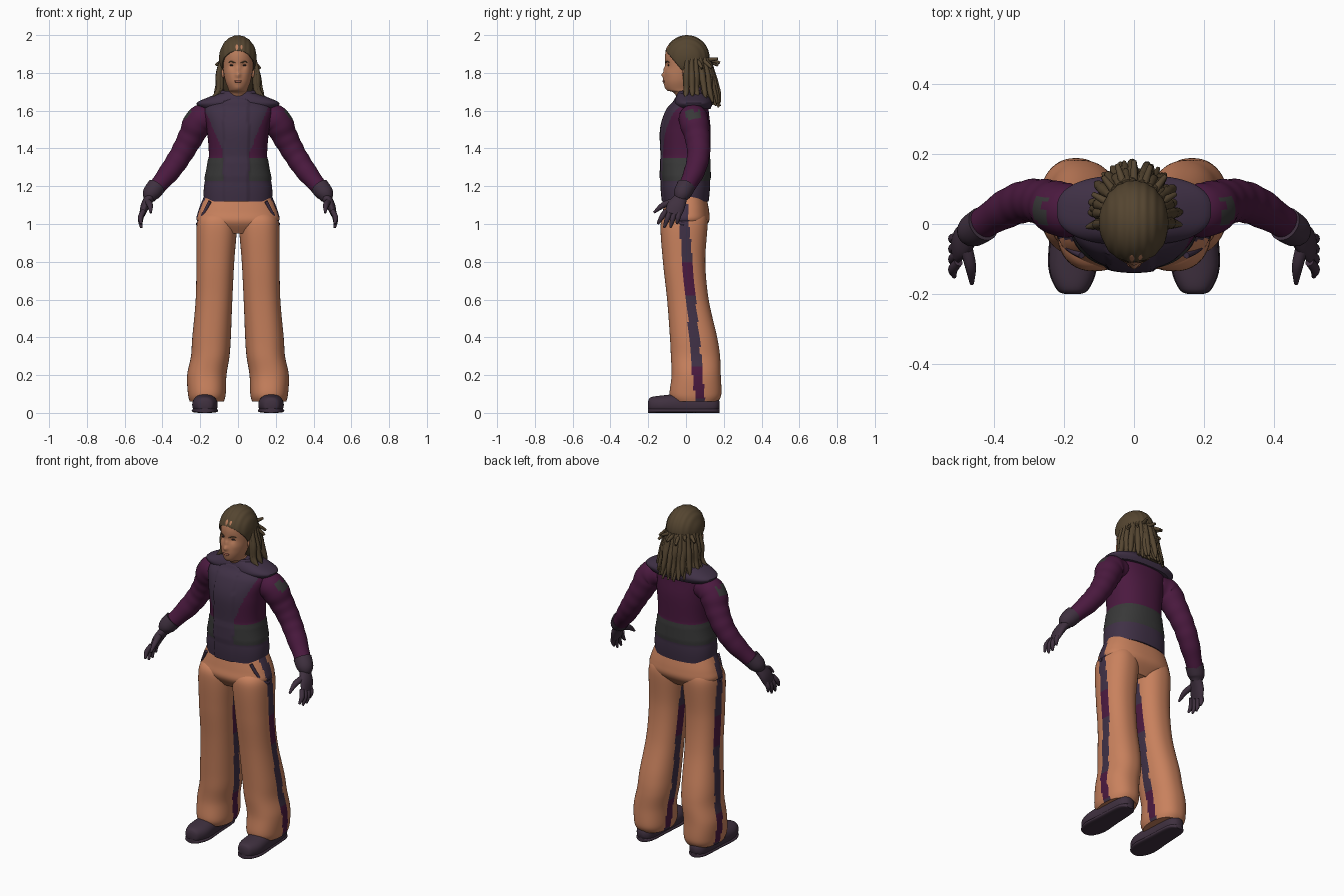
import bpy, bmesh, random
from math import sin, cos, pi, radians, exp, copysign
from mathutils import Vector, Matrix

random.seed(4)
if "Cube" in bpy.data.objects:
    bpy.data.objects.remove(bpy.data.objects["Cube"])

LEVEL, UP, SIDE, FORWARD = None, Vector((0, 0, 1)), Vector((1, 0, 0)), Vector((0, 1, 0))


def material(name, red, green, blue):
    mat = bpy.data.materials.new(name)
    mat.use_nodes = True
    mat.diffuse_color = (red, green, blue, 1)
    mat.node_tree.nodes["Principled BSDF"].inputs["Base Color"].default_value = mat.diffuse_color
    return mat


skin = material("warm_skin", .5, .21, .11)
lip = material("lip_brown", .36, .12, .08)
eye_dark = material("eye_dark", .03, .02, .02)
hair = material("hair_brown", .09, .06, .03)
violet = material("dusky_violet", .05, .03, .06)
plum = material("plum", .07, .01, .05)
charcoal = material("charcoal", .04, .04, .04)
apricot = material("apricot_cloth", .58, .22, .11)
leather = material("dark_leather", .05, .03, .05)


def spline(rows, steps):
    """Smooth interpolation through a list of equal-length tuples."""
    result = []
    last = len(rows) - 1
    for i in range(last):
        before, start, end, after = (rows[max(0, min(last, i + k))] for k in (-1, 0, 1, 2))
        for step in range(steps):
            t = step / steps
            result.append([q + t / 2 * (r - p + t * (2 * p - 5 * q + 4 * r - s + t * (3 * (q - r) + s - p)))
                           for p, q, r, s in zip(before, start, end, after)])
    return result + [list(rows[last])]


def rounded(value, squareness):
    return copysign(abs(value) ** (2 / squareness), value)


def finish(name, bm, mats, rule=None, mirror=False):
    bmesh.ops.recalc_face_normals(bm, faces=bm.faces)
    bm.normal_update()
    for face in bm.faces:
        face.smooth = True
        if rule:
            face.material_index = rule(face.calc_center_median(), face.normal)
    mesh = bpy.data.meshes.new(name)
    bm.to_mesh(mesh)
    bm.free()
    for mat in mats:
        mesh.materials.append(mat)
    mesh.set_sharp_from_angle(angle=radians(45))
    part = bpy.data.objects.new(name, mesh)
    bpy.context.collection.objects.link(part)
    if mirror:
        part.modifiers.new("mirror", "MIRROR").use_mirror_merge = False
    return part


def loft(name, rows, mats, sides=32, squareness=2, steps=5, ref=LEVEL, rule=None,
         warp=None, fold=0, mirror=False):
    """Skin over rings (x, y, z, radius, second radius), level or across the path."""
    rows = spline(rows, steps)
    centres = [Vector(row[:3]) for row in rows]
    bm = bmesh.new()
    rings = []
    for i, row in enumerate(rows):
        across, depth = SIDE, FORWARD
        if ref is not LEVEL:
            along = centres[min(i + 1, len(rows) - 1)] - centres[max(i - 1, 0)]
            across = along.cross(ref).normalized()
            depth = across.cross(along).normalized()
        swell = 1 + fold * sin(i * 1.2)
        ring = []
        for j in range(sides):
            angle = 2 * pi * j / sides
            co = (centres[i] + across * row[3] * swell * rounded(cos(angle), squareness)
                  + depth * row[-1] * swell * rounded(sin(angle), squareness))
            ring.append(bm.verts.new(warp(co) if warp else co))
        rings.append(ring)
    for lower, upper in zip(rings, rings[1:]):
        for j in range(sides):
            k = (j + 1) % sides
            bm.faces.new((lower[j], lower[k], upper[k], upper[j]))
    bm.faces.new(rings[0])
    bm.faces.new(rings[-1])
    return finish(name, bm, mats, rule, mirror)


def centred(rows):
    return [(0, *row) for row in rows]


def tube(name, points, radii, mat, ref=FORWARD, **options):
    return loft(name, [(*p, r) for p, r in zip(points, radii)], [mat], sides=12, ref=ref, **options)


def ellipsoid(name, centre, size, mat, mirror=False):
    bm = bmesh.new()
    bmesh.ops.create_uvsphere(bm, u_segments=20, v_segments=12, radius=1,
                              matrix=Matrix.Translation(centre) @ Matrix.Diagonal((*size, 1)))
    return finish(name, bm, [mat], mirror=mirror)


# Head with sockets, nose, cheeks, mouth and chin pushed in or out (x, z, size, depth)
BUMPS = [(.03, 1.84, .015, .01), (0, 1.79, .014, -.016), (0, 1.82, .012, -.008),
         (0, 1.755, .015, -.006), (.05, 1.8, .02, -.004), (0, 1.72, .02, -.005)]


def sculpt_face(co):
    if co.y < -.03:
        for x, z, size, depth in BUMPS:
            co.y += depth * exp(-((abs(co.x) - x) ** 2 + (co.z - z) ** 2) / size ** 2)
    return co


loft("head", centred([(.03, 1.6, .05, .05), (0, 1.69, .05, .06), (-.03, 1.71, .05, .07),
                      (-.03, 1.76, .068, .086), (-.01, 1.83, .08, .1), (0, 1.9, .083, .11),
                      (0, 1.95, .07, .09), (0, 1.98, .03, .03)]),
     [skin], sides=96, steps=8, warp=sculpt_face)
ellipsoid("eyes", (.032, -.09, 1.84), (.013, .007, .005), eye_dark, mirror=True)
ellipsoid("lips", (0, -.115, 1.755), (.02, .01, .007), lip)
ellipsoid("ears", (.08, 0, 1.8), (.01, .02, .03), skin, mirror=True)
tube("eyebrows", [(.015, -.11, 1.853), (.035, -.1, 1.86), (.053, -.087, 1.855)],
     [.002, .003, .001], hair, ref=UP, mirror=True)

# Hair: ridged cap trimmed along a sloping hairline, inner volume and hanging locks
bm = bmesh.new()
bmesh.ops.create_uvsphere(bm, u_segments=96, v_segments=48, radius=1)
for vert in bm.verts:
    ridge = .99 + .01 * sin(vert.co.x * 24)
    vert.co = Vector((vert.co.x * .1, vert.co.y * .12, vert.co.z * .12)) * ridge + Vector((0, .005, 1.88))
bmesh.ops.bisect_plane(bm, geom=bm.verts[:] + bm.edges[:] + bm.faces[:], plane_co=(0, -.11, 1.92),
                       plane_no=(0, 1.2, 1), clear_inner=True)
cap = finish("hair_cap", bm, [hair])
cap.modifiers.new("thickness", "SOLIDIFY").thickness = .006
loft("hair_volume", centred([(.12, 1.64, .06, .04), (.08, 1.72, .08, .07), (.04, 1.85, .09, .09)]), [hair])


def lock(name, turn, spread, stations, radii, **options):
    """Lock of hair leaving the head at an angle from the back; stations are (reach, z)."""
    across, back = sin(turn), cos(turn)
    tube(name, [(spread * reach * across, .02 + reach * back, z) for reach, z in stations],
         radii, hair, **options)


for layer in (1, .9):
    for i in range(15):
        turn = radians(14 * i - 98) + random.uniform(-.07, .07)
        sway = random.uniform(-.01, .02)
        end = 1.625 + .045 * (1 - cos(turn)) + sway
        lock("hair_lock", turn, layer * .85, [(.1, 1.88), (.12, 1.8), (.13 + sway, 1.71), (.16, end)],
             [.01, .016, .015, .006], ref=SIDE + FORWARD * .3, fold=.06)
for i in range(7):
    lift = random.uniform(-.03, .03)
    lock("loose_lock", radians(22 * i - 66), .8, [(.09, 1.87), (.13, 1.86 + lift / 2), (.16, 1.85 + lift)],
         [.012, .01, .007], ref=UP)


# Jacket body: raised front panel, side panels and a waist band
def in_band(z):
    return 1.235 < z < 1.345


def jacket_rule(centre, normal):
    half = .07 + max(0, centre.z - 1.38) * .42
    if centre.z < 1.235 or (centre.y < 0 and abs(centre.x + .01) < half):
        return 0
    return 2 if in_band(centre.z) else 1


def jacket_relief(co):
    if in_band(co.z):
        co.x *= 1.03
        co.y *= 1.03
    if co.y < -.05 and abs(co.x + .01) < .066:
        co.y -= .008
    return co


loft("jacket_body", centred([(0, 1.12, .18, .12), (0, 1.2, .18, .127), (0, 1.35, .155, .127), (0, 1.5, .165, .13),
                             (.01, 1.6, .18, .11), (.03, 1.65, .14, .09), (.03, 1.69, .07, .07)]),
     [violet, plum, charcoal], sides=112, squareness=2.3, steps=9, rule=jacket_rule, warp=jacket_relief)


# Shoulder yoke and standing collar, the collar higher at the back
def tilt(co):
    co.z += .2 * (co.y - .03)
    return co


loft("shoulder_yoke", centred([(.04, 1.61, .19, .09), (.04, 1.64, .22, .1), (.035, 1.67, .16, .09),
                               (.03, 1.7, .08, .07)]), [violet], sides=64, squareness=2.5)
loft("collar", centred([(.03, 1.65, .12, .08), (.03, 1.7, .11, .08), (.035, 1.715, .1, .075),
                        (.03, 1.68, .06, .06)]), [violet], sides=48, warp=tilt)


# Creased sleeves with a shoulder patch
def sleeve_rule(centre, normal):
    return int(normal.x > .3 and 1.555 < centre.z < 1.6 and 0 < centre.y < .075)


loft("sleeves", [(.12, .04, 1.57, .06), (.2, .04, 1.55, .078), (.25, .06, 1.46, .067), (.3, .066, 1.37, .06),
                 (.36, .045, 1.28, .055), (.45, -.01, 1.17, .04)],
     [plum, charcoal], sides=40, steps=8, ref=FORWARD, rule=sleeve_rule, fold=.02, mirror=True)

# Gloves: flared cuff, flat palm, four fingers and a thumb
loft("glove_cuffs", [(.43, 0, 1.2, .05), (.46, -.02, 1.16, .046), (.47, -.03, 1.13, .03)],
     [leather], ref=FORWARD, mirror=True)
loft("glove_palms", [(.46, -.02, 1.15, .026, .03), (.49, -.05, 1.1, .024, .047), (.507, -.07, 1.05, .015, .044)],
     [leather], ref=FORWARD, mirror=True)
for i in range(4):
    knuckle = Vector((.5, .024 * i - .108, 1.07))
    tip = Vector((.512, .034 * i - .15, .98 if i in (1, 2) else 1))
    bend = knuckle.lerp(tip, .5) + SIDE * .01
    tube("glove_fingers", [knuckle, bend, tip], [.013, .014, .006], leather, mirror=True)
tube("glove_thumbs", [(.48, -.06, 1.12), (.466, -.12, 1.1), (.462, -.17, 1.06)],
     [.018, .016, .006], leather, ref=SIDE, mirror=True)


# Trousers: two-tone stripes run down both sides of each leg
def stripe_rule(centre, normal):
    if abs(normal.x) < .55 or abs(centre.y - .08 + .09 * centre.z) > .026:
        return 0
    return 2 if sin(centre.z * 11.5 - .3) > .55 else 1


def hip_rule(centre, normal):
    return stripe_rule(centre, normal) if abs(centre.x) > .15 else 0


cloth = [apricot, violet, plum]
loft("trouser_legs", [(.165, .05, .06, .09, .12), (.165, .05, .1, .1, .137), (.165, .054, .2, .104, .13),
                      (.147, .05, .3, .102, .13), (.14, .04, .4, .102, .125), (.127, .01, .6, .097, .11),
                      (.12, -.01, .8, .1, .112), (.112, -.01, 1, .106, .124), (.11, 0, 1.06, .08, .1)],
     cloth, sides=88, squareness=2.3, steps=9, rule=stripe_rule, mirror=True)
loft("trouser_hips", centred([(-.01, .95, .12, .08), (-.005, 1.01, .212, .125), (0, 1.07, .21, .122),
                              (0, 1.18, .165, .1)]),
     cloth, sides=96, squareness=2.4, steps=9, rule=hip_rule)
pocket = []
for i in range(6):
    rest = (1 - i / 5) ** 2
    angle, reach = .75 * i / 5 - .8, 1.01 - .06 * rest
    pocket.append((.212 * reach * rounded(cos(angle), 2.4), .124 * reach * rounded(sin(angle), 2.4),
                   1 + .12 * rest))
tube("pocket_trim", pocket, [.009] * len(pocket), violet, ref=UP, mirror=True)

# Shoes with a thin sole (y, half width, height of the upper)
last = [(-.2, .02, .02), (-.185, .045, .04), (-.12, .067, .05), (0, .06, .06), (.14, .05, .05), (.177, .02, .02)]
loft("shoes", [(.175, y, .043, width, height) for y, width, height in last], [leather], squareness=2.3,
     ref=UP, warp=lambda co: Vector((co.x, co.y, max(co.z, .005))), mirror=True)
loft("soles", [(.175, y, .012, width * 1.04, .012) for y, width, height in last], [leather],
     squareness=3, ref=UP, mirror=True)
